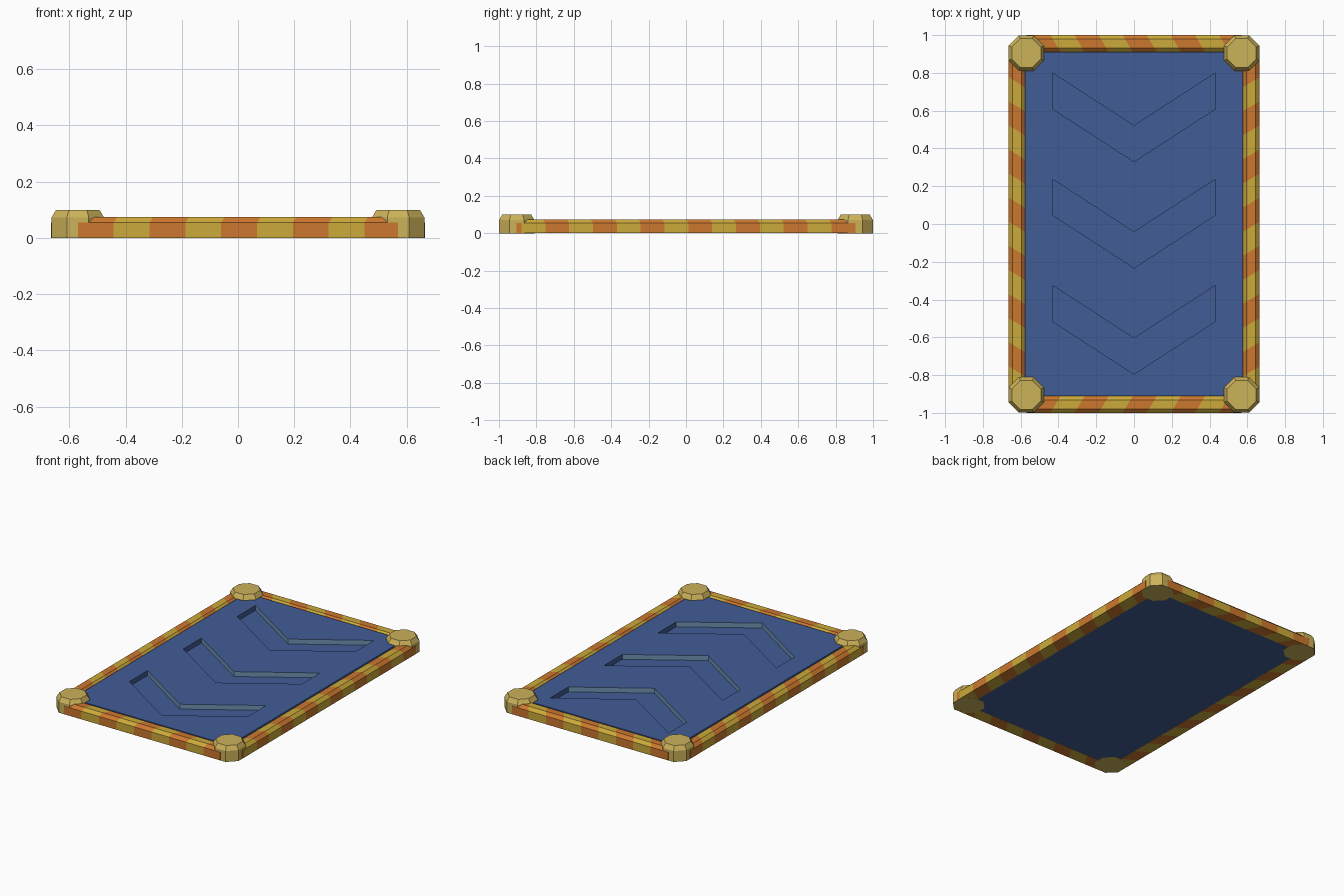
import bpy, bmesh, math
from mathutils import Vector

if "Cube" in bpy.data.objects:
    bpy.data.objects.remove(bpy.data.objects["Cube"])


def srgb(r, g, b):
    f = lambda c: c / 12.92 if c <= 0.04045 else ((c + 0.055) / 1.055) ** 2.4
    return (f(r / 255), f(g / 255), f(b / 255), 1)


def material(name, rgb):
    m = bpy.data.materials.new(name)
    m.diffuse_color = srgb(*rgb)
    m.use_nodes = True
    m.node_tree.nodes["Principled BSDF"].inputs["Base Color"].default_value = m.diffuse_color
    return m


BLUE = material("panel blue", (65, 93, 150))
STEEL = material("groove steel blue", (112, 146, 178))
ORANGE = material("stripe orange", (204, 120, 46))
YELLOW = material("stripe yellow", (204, 170, 58))
GOLD = material("corner gold", (204, 178, 90))


def loft(name, rings, mats, pick=lambda i: 0):
    """Skin closed rings of equal count, cap both ends; pick gives the material per span."""
    bm = bmesh.new()
    vs = [[bm.verts.new(p) for p in ring] for ring in rings]
    n = len(rings[0])
    for i in range(len(vs) - 1):
        for j in range(n):
            k = (j + 1) % n
            f = bm.faces.new((vs[i][j], vs[i][k], vs[i + 1][k], vs[i + 1][j]))
            f.material_index = pick(i)
    bm.faces.new(vs[0]).material_index = pick(0)
    bm.faces.new(vs[-1]).material_index = pick(len(vs) - 2)
    bmesh.ops.recalc_face_normals(bm, faces=bm.faces)
    me = bpy.data.meshes.new(name)
    bm.to_mesh(me)
    bm.free()
    for m in mats:
        me.materials.append(m)
    ob = bpy.data.objects.new(name, me)
    bpy.context.collection.objects.link(ob)
    return ob


# striped rails: profile is (distance inward, height)
PROFILE = [(0, 0.0005), (0, 0.054), (0.021, 0.074), (0.069, 0.074), (0.09, 0.054), (0.09, 0.0005)]
STRIPE, SLANT = 0.1275, 0.6


def rail(name, start, along, inward, length):
    start, along, inward = Vector(start), Vector(along), Vector(inward)
    count = math.ceil(length / STRIPE)
    rings = []
    for k in range(count + 1):
        ring = []
        for d, z in PROFILE:
            t = 0 if k == 0 else length if k == count else min(k * STRIPE + SLANT * d, length - 0.001)
            ring.append(start + along * t + inward * d + Vector((0, 0, z)))
        rings.append(ring)
    loft(name, rings, [ORANGE, YELLOW], lambda i: i % 2)


CX, CY = 0.57, 0.905
for s, side in ((-1, "front"), (1, "back")):
    rail(side + "_rail", (-CX, s, 0), (1, 0, 0), (0, -s, 0), 2 * CX)
for s, side in ((-1, "left"), (1, "right")):
    rail(side + "_rail", (s * 0.665, CY, 0), (0, -1, 0), (-s, 0, 0), 2 * CY)


# octagonal corner caps
def octagon(x, y, apothem, z):
    r = apothem / math.cos(math.pi / 8)
    return [(x + r * math.cos(math.pi * (k + 0.5) / 4),
             y + r * math.sin(math.pi * (k + 0.5) / 4), z) for k in range(8)]


for sx, lr in ((-1, "left"), (1, "right")):
    for sy, fb in ((-1, "front"), (1, "back")):
        x, y = sx * CX, sy * CY
        loft(f"{fb}_{lr}_corner_cap",
             [octagon(x, y, 0.094, 0), octagon(x, y, 0.094, 0.072), octagon(x, y, 0.077, 0.1)], [GOLD])

# centre panel with three chevron grooves
TOP, FLOOR = 0.068, 0.036
PX, PY = 0.576, 0.911
box = [(-PX, -PY), (PX, -PY), (PX, PY), (-PX, PY)]
panel = loft("centre_panel", [[(x, y, z) for x, y in box] for z in (0.001, TOP)], [BLUE, STEEL])

for i in range(3):
    y = 0.80 - 0.5625 * i
    v = [(-0.432, y), (-0.432, y - 0.19), (0, y - 0.47), (0.432, y - 0.19), (0.432, y), (0, y - 0.28)]
    cutter = loft("groove_cutter", [[(a, b, z) for a, b in v] for z in (FLOOR, 0.2)], [BLUE])
    cutter.hide_render = True
    mod = panel.modifiers.new("groove", 'BOOLEAN')
    mod.operation, mod.solver, mod.object = 'DIFFERENCE', 'EXACT', cutter
    bpy.context.view_layer.objects.active = panel
    bpy.ops.object.modifier_apply(modifier=mod.name)
    bpy.data.objects.remove(cutter)

# long groove walls (slanted in plan) are steel blue
for f in panel.data.polygons:
    n = f.normal
    f.material_index = 1 if abs(n.x) > 0.2 and abs(n.y) > 0.2 else 0
